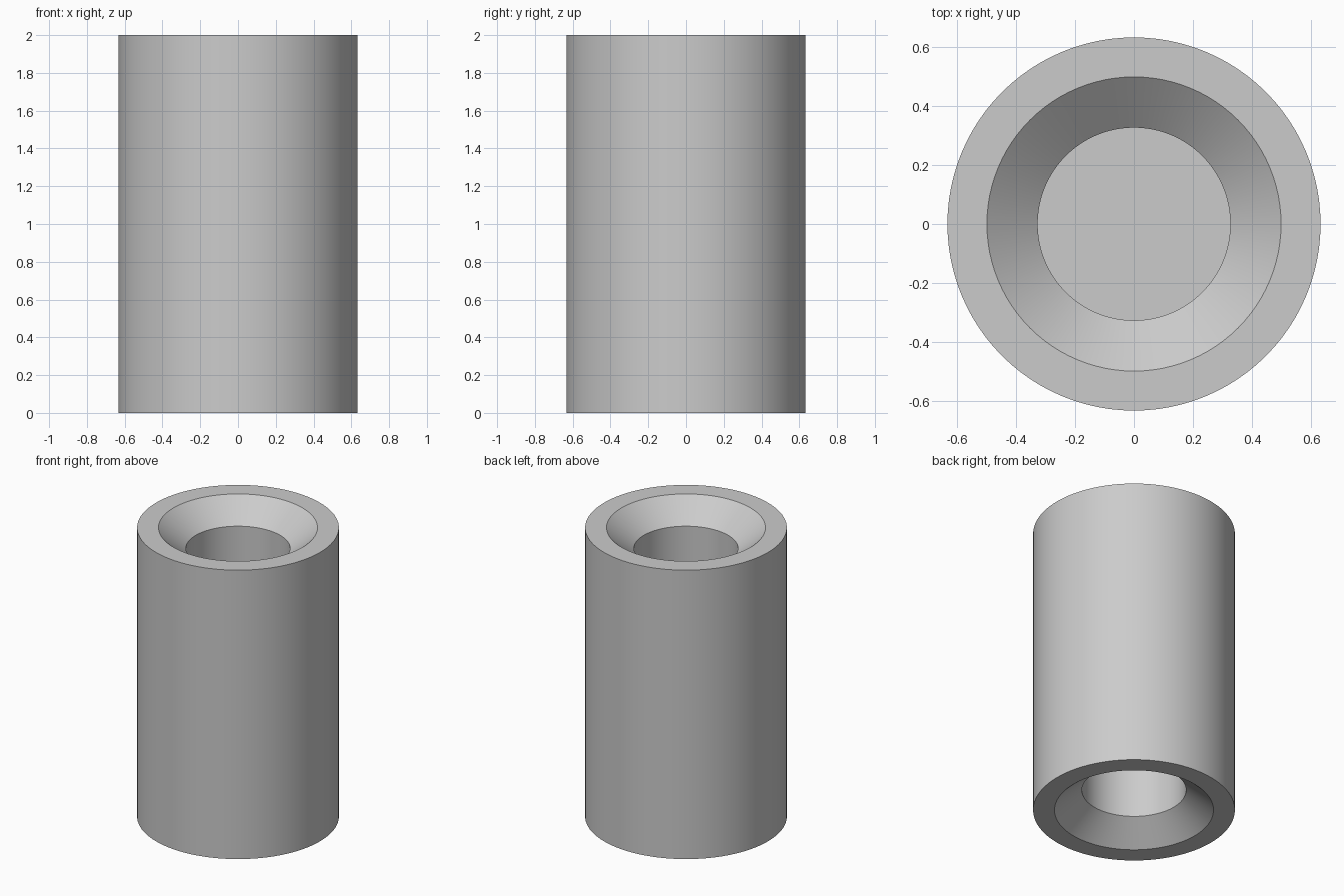
import bpy
import bmesh
import math
from mathutils import Matrix, Vector

cube = bpy.data.objects.get("Cube")
if cube:
    bpy.data.objects.remove(cube, do_unlink=True)

HEIGHT = 2.0
OUTER_R = 0.633      # outside of the sleeve
SINK_R = 0.499       # mouth of the countersink
BORE_R = 0.327       # straight bore
SINK_DEPTH = 0.143
BORE_DEPTH = 0.8     # blind bore from each end
SEGMENTS = 96

# Plain grey material
grey = bpy.data.materials.new("plain_grey")
grey.use_nodes = True
colour = (0.6, 0.6, 0.6, 1.0)
grey.diffuse_color = colour
grey.node_tree.nodes["Principled BSDF"].inputs["Base Color"].default_value = colour

# Section from the upper floor outwards, mirrored for the lower end
upper = [(0, HEIGHT - BORE_DEPTH), (BORE_R, HEIGHT - BORE_DEPTH),
         (BORE_R, HEIGHT - SINK_DEPTH), (SINK_R, HEIGHT), (OUTER_R, HEIGHT)]
section = upper + [(r, HEIGHT - z) for r, z in reversed(upper)]

# Turn the section about the z axis
bm = bmesh.new()
verts = [bm.verts.new((r, 0, z)) for r, z in section]
edges = [bm.edges.new(pair) for pair in zip(verts, verts[1:])]
bmesh.ops.spin(bm, geom=verts + edges, cent=(0, 0, 0), axis=(0, 0, 1),
               angle=math.tau, steps=SEGMENTS, use_merge=False)
bmesh.ops.remove_doubles(bm, verts=bm.verts, dist=0.0001)
bmesh.ops.recalc_face_normals(bm, faces=bm.faces)

mesh = bpy.data.meshes.new("countersunk_sleeve")
bm.to_mesh(mesh)
bm.free()
mesh.materials.append(grey)
sleeve = bpy.data.objects.new("countersunk_sleeve", mesh)
bpy.context.collection.objects.link(sleeve)

# Smooth round walls, sharp rims
bpy.ops.object.select_all(action="DESELECT")
sleeve.select_set(True)
bpy.context.view_layer.objects.active = sleeve
bpy.ops.object.shade_smooth_by_angle(angle=math.radians(30))
